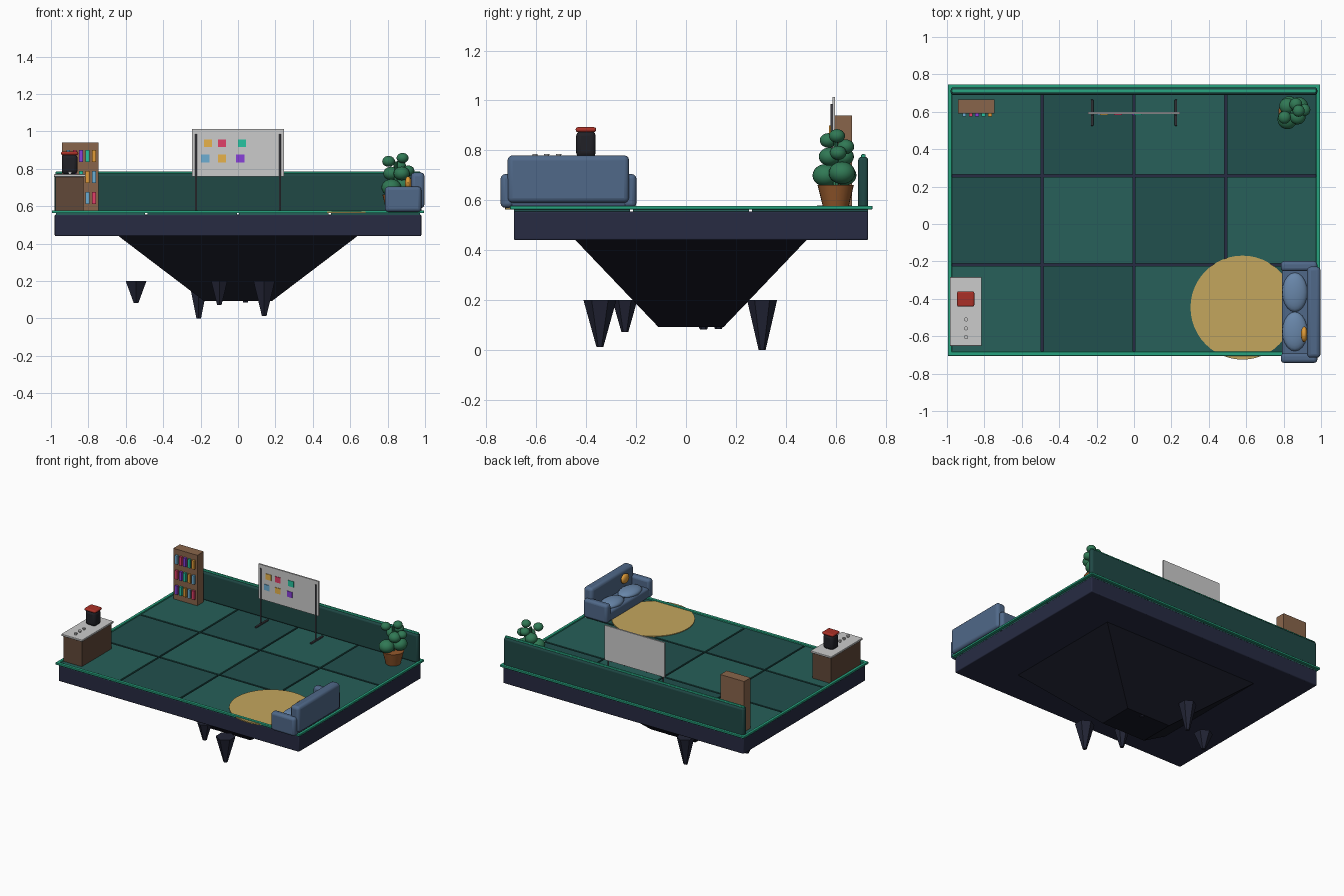
import bpy, math
from mathutils import Vector

if "Cube" in bpy.data.objects:
    bpy.data.objects.remove(bpy.data.objects["Cube"])

mats = {}


def paint(ob, name, col):
    if name not in mats:
        m = bpy.data.materials.new(name)
        m.diffuse_color = (*col, 1)
        m.use_nodes = True
        m.node_tree.nodes["Principled BSDF"].inputs["Base Color"].default_value = m.diffuse_color
        mats[name] = m
    ob.data.materials.append(mats[name])


C = {
    "navy": (.02, .024, .055), "rock": (.008, .009, .018), "spike": (.016, .018, .036),
    "tile_light": (.02, .115, .1), "tile_dark": (.015, .08, .075), "trim": (.02, .36, .21),
    "wall": (.014, .065, .06), "wood": (.25, .13, .07), "cabinet": (.12, .065, .04),
    "sofa": (.08, .14, .25), "cushion": (.14, .24, .4), "rug": (.55, .38, .11),
    "white": (.7, .7, .72), "metal": (.05, .05, .06), "black": (.015, .015, .02),
    "red": (.4, .03, .02), "pot": (.3, .1, .025), "leaf": (.03, .19, .09),
    "orange": (.75, .33, .04), "purple": (.25, .05, .7), "pink": (.75, .05, .14),
    "teal": (.02, .55, .35), "blue": (.15, .42, .65), "yellow": (.8, .45, .07),
}


def finish(ob, name, col, bevel=0, seg=3, smooth=False):
    ob.name = name
    bpy.ops.object.transform_apply(location=False, rotation=True, scale=True)
    paint(ob, col, C[col])
    if bevel:
        b = ob.modifiers.new("bevel", 'BEVEL')
        b.width, b.segments = bevel, seg
    if bevel or smooth:
        bpy.ops.object.shade_smooth_by_angle(angle=math.radians(40))
    return ob


def box(name, col, x, y, z, bevel=0):
    """Box from (min, max) pairs on each axis."""
    bpy.ops.mesh.primitive_cube_add(size=1, location=[(a + b) / 2 for a, b in (x, y, z)])
    ob = bpy.context.object
    ob.scale = [b - a for a, b in (x, y, z)]
    return finish(ob, name, col, bevel)


def cone(name, col, loc, r1, r2, z0, z1, n=24, smooth=True, rot=0, squash=1):
    bpy.ops.mesh.primitive_cone_add(vertices=n, radius1=r1, radius2=r2, depth=z1 - z0,
                                    location=(*loc, (z0 + z1) / 2))
    ob = bpy.context.object
    ob.rotation_euler.z = rot
    bpy.ops.object.transform_apply(location=False, rotation=True, scale=False)
    ob.scale.y = squash
    return finish(ob, name, col, smooth=smooth)


def ball(name, col, loc, size):
    bpy.ops.mesh.primitive_uv_sphere_add(segments=20, ring_count=12, radius=1, location=loc)
    ob = bpy.context.object
    ob.scale = size
    return finish(ob, name, col, smooth=True)


# Floating slab, inverted rock and hanging spikes
YC = .02
box("slab", "navy", (-.98, .98), (-.69, .73), (.44, .555), .006)
q = math.sqrt(2)
cone("rock_underside", "rock", (0, YC), .18 * q, .638 * q, .092, .44, 4, False, math.pi / 4, .725)
for i, (x, y, tip, r) in enumerate([(-.21, .305, 0, .06), (.14, -.345, .013, .066),
                                    (-.1, -.245, .073, .05), (-.545, .07, .082, .064),
                                    (.04, .13, .085, .055)]):
    cone(f"rock_spike_{i}", "spike", (x, y), .014, r, tip, .2, 6, False)

# Checkered floor tiles
px, py, g = .49, .4767, .006
for i in range(4):
    for j in range(3):
        x, y = -.98 + i * px, -.695 + j * py
        box(f"tile_{i}_{j}", "tile_dark" if (i + j) % 2 else "tile_light",
            (x + g, x + px - g), (y + g, y + py - g), (.553, .568))

# Green edge trim and back wall with its cap
for s in (-1, 1):
    xs = sorted((s * .974, s * .995))
    box("side_trim", "trim", xs, (-.705, .747), (.563, .578), .003)
box("front_trim", "trim", (-.98, .98), (-.705, -.682), (.563, .578), .003)
box("rear_trim", "trim", (-.98, .98), (.725, .747), (.563, .578), .003)
box("back_wall", "wall", (-.98, .98), (.69, .73), (.565, .775), .014)
box("wall_cap", "trim", (-.975, .975), (.702, .719), (.768, .785), .005)

# Round rug
cone("rug", "rug", (.58, -.447), .278, .278, .564, .573, 48)

# Bookshelf with three rows of books
box("bookshelf", "wood", (-.94, -.745), (.59, .665), (.568, .94))
book_cols = ["purple", "orange", "pink", "teal", "blue"]
for r, z in enumerate((.645, .757, .868)):
    for k in range(5):
        x = -.908 + k * .0345
        box(f"book_{r}_{k}", book_cols[(k * 3 + r * 2) % 5],
            (x - .01, x + .01), (.574, .6), (z - .032, z + .032))

# Whiteboard, stand and sticky notes
box("whiteboard", "white", (-.245, .245), (.587, .598), (.758, 1.013))
for s in (-1, 1):
    x = s * .224
    cone("board_leg", "metal", (x, .585), .006, .006, .57, .985, 10)
    box("board_foot", "metal", (x - .007, x + .007), (.525, .665), (.568, .58), .003)
notes = [(-.16, .937, "yellow"), (-.085, .937, "pink"), (.022, .937, "teal"),
         (-.175, .856, "blue"), (-.085, .856, "yellow"), (.012, .856, "purple")]
for x, z, c in notes:
    box("sticky_note", c, (x - .022, x + .022), (.583, .588), (z - .021, z + .021))

# Potted plant
cone("plant_pot", "pot", (.845, .6), .05, .073, .568, .662)
cone("plant_stem", "leaf", (.845, .6), .012, .008, .65, .84, 8)
leaves = [(.82, .56, .70, .053), (.88, .625, .71, .053), (.83, .635, .70, .048),
          (.875, .575, .775, .043), (.82, .63, .775, .043), (.91, .61, .79, .033),
          (.805, .57, .84, .034), (.865, .64, .815, .034), (.88, .605, .858, .032)]
for i, (x, y, z, r) in enumerate(leaves):
    ball(f"leaf_{i}", "leaf", (x, y, z), (r, r, r * .85))

# Sofa along the right edge
box("sofa_base", "sofa", (.79, .975), (-.72, -.22), (.57, .645), .015)
box("sofa_back", "sofa", (.925, .997), (-.715, -.228), (.59, .78), .02)
for y in (-.743, -.252):
    box("sofa_arm", "sofa", (.785, .98), (y, y + .053), (.57, .705), .018)
for y in (-.365, -.575):
    ball("seat_cushion", "cushion", (.86, y, .65), (.067, .105, .03))
ball("throw_pillow", "orange", (.91, -.59, .725), (.018, .042, .035))

# Coffee counter, machine and cups
box("counter_body", "cabinet", (-.975, -.825), (-.64, -.295), (.568, .757))
box("counter_top", "white", (-.985, -.815), (-.652, -.284), (.757, .771), .003)
box("coffee_machine", "black", (-.942, -.858), (-.44, -.362), (.771, .878), .02)
box("machine_lid", "red", (-.946, -.854), (-.442, -.36), (.873, .893), .009)
for y in (-.51, -.558, -.605):
    cone("cup", "white", (-.898, y), .008, .011, .771, .786, 12)
